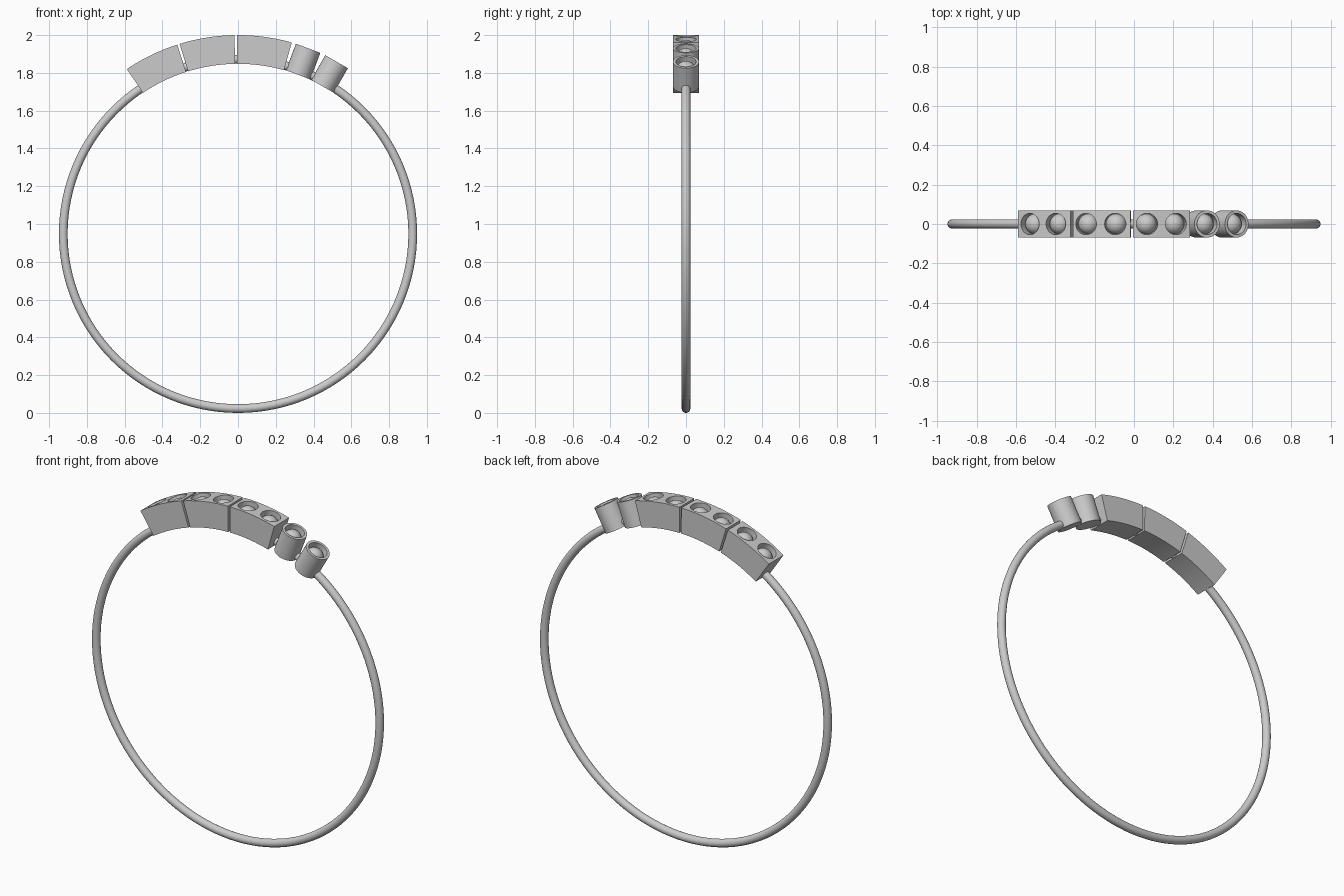
import bpy, bmesh, math
from mathutils import Matrix, Vector

if "Cube" in bpy.data.objects:
    bpy.data.objects.remove(bpy.data.objects["Cube"])

CZ = 0.948               # ring centre height
R_IN, R_OUT = 0.90, 1.052
HALF_W = 0.069
HOLE_R, HOLE_DEPTH = 0.054, 0.05


def radial(angle, r):
    """Matrix at radius r, local z pointing outwards, angle in degrees from the top."""
    return (Matrix.Translation((0, 0, CZ))
            @ Matrix.Rotation(math.radians(angle), 4, 'Y')
            @ Matrix.Translation((0, 0, r)))


def smooth(obj):
    bpy.ops.object.select_all(action='DESELECT')
    obj.select_set(True)
    bpy.context.view_layer.objects.active = obj
    bpy.ops.object.shade_smooth_by_angle(angle=math.radians(30))


def cylinder(name, angle, r0, r1, radius):
    bpy.ops.mesh.primitive_cylinder_add(vertices=48, radius=radius, depth=r1 - r0)
    obj = bpy.context.object
    obj.name = name
    obj.matrix_world = radial(angle, (r0 + r1) / 2)
    return obj


def arc_block(name, a0, a1, steps=12):
    bm = bmesh.new()
    rings = []
    for i in range(steps + 1):
        a = math.radians(a0 + (a1 - a0) * i / steps)
        rings.append([bm.verts.new((r * math.sin(a), y, CZ + r * math.cos(a)))
                      for r, y in ((R_IN, -HALF_W), (R_OUT, -HALF_W),
                                   (R_OUT, HALF_W), (R_IN, HALF_W))])
    for p, q in zip(rings, rings[1:]):
        for k in range(4):
            bm.faces.new((p[k], p[(k + 1) % 4], q[(k + 1) % 4], q[k]))
    bm.faces.new(rings[0])
    bm.faces.new(rings[-1][::-1])
    bmesh.ops.recalc_face_normals(bm, faces=bm.faces)
    mesh = bpy.data.meshes.new(name)
    bm.to_mesh(mesh)
    bm.free()
    obj = bpy.data.objects.new(name, mesh)
    bpy.context.collection.objects.link(obj)
    return obj


def set_stones(holder, angles):
    """Cut a round seat for each stone and place a domed stone in it."""
    for i, a in enumerate(angles):
        cutter = cylinder(f"{holder.name}_cutter_{i + 1}", a, R_OUT - HOLE_DEPTH,
                          R_OUT + 0.05, HOLE_R)
        cutter.hide_render = True
        mod = holder.modifiers.new("seat", 'BOOLEAN')
        mod.operation = 'DIFFERENCE'
        mod.solver = 'EXACT'
        mod.object = cutter
        bpy.ops.object.select_all(action='DESELECT')
        bpy.context.view_layer.objects.active = holder
        bpy.ops.object.modifier_apply(modifier=mod.name)
        bpy.data.objects.remove(cutter)
        bpy.ops.mesh.primitive_uv_sphere_add(segments=32, ring_count=16, radius=0.052)
        stone = bpy.context.object
        stone.name = f"{holder.name}_stone_{i + 1}"
        stone.matrix_world = radial(a, R_OUT - 0.056)
        smooth(stone)
    smooth(holder)


# thin round band
bpy.ops.mesh.primitive_torus_add(major_radius=0.925, minor_radius=0.023,
                                 major_segments=128, minor_segments=20,
                                 location=(0, 0, CZ), rotation=(math.pi / 2, 0, 0))
bpy.context.object.name = "band"
smooth(bpy.context.object)

# curved blocks, two stones each
for name, a0, a1, stones in (("left_block", -34.0, -17.8, (-30.2, -22.2)),
                             ("middle_block", -17.1, -1.0, (-13.4, -5.2)),
                             ("right_block", -0.3, 15.7, (3.6, 11.7))):
    set_stones(arc_block(name, a0, a1), stones)

# round settings, one stone each
for name, a in (("inner_round_setting", 20.7), ("outer_round_setting", 29.8)):
    set_stones(cylinder(name, a, R_IN, R_OUT - 0.002, HALF_W), (a,))
